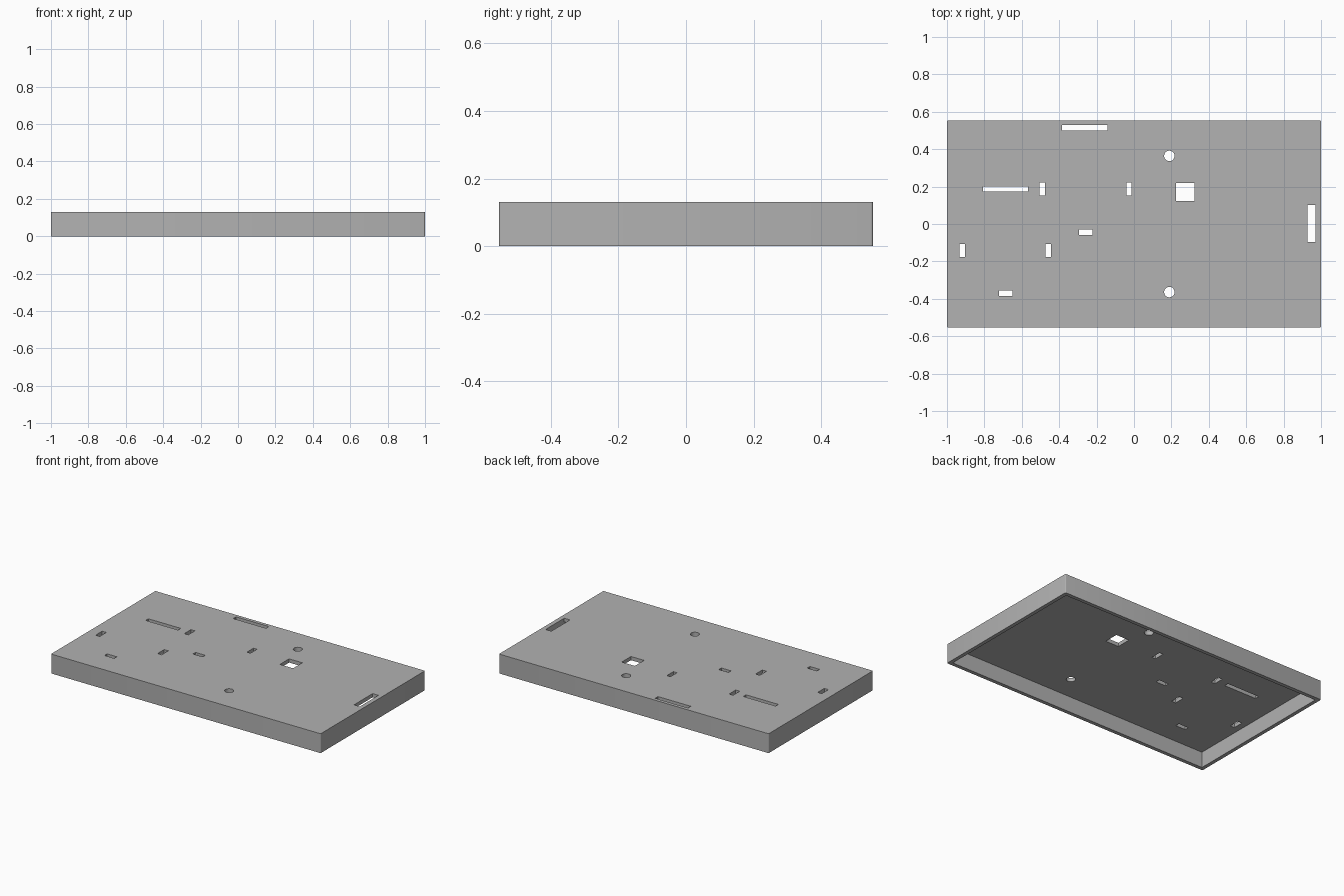
import bpy
import bmesh

LENGTH, WIDTH, HEIGHT = 2.0, 1.106, 0.13
WALL = 0.025

default = bpy.data.objects.get("Cube")
if default:
    bpy.data.objects.remove(default, do_unlink=True)

grey = bpy.data.materials.new("plain_grey")
grey.use_nodes = True
colour = (0.445, 0.445, 0.445, 1)
grey.diffuse_color = colour
grey.node_tree.nodes["Principled BSDF"].inputs["Base Color"].default_value = colour


def box(name, x0, x1, y0, y1, z0, z1, corner=0):
    """Box between limits, with optionally rounded upright edges."""
    bm = bmesh.new()
    bmesh.ops.create_cube(bm, size=1)
    for v in bm.verts:
        v.co.x = x1 if v.co.x > 0 else x0
        v.co.y = y1 if v.co.y > 0 else y0
        v.co.z = z1 if v.co.z > 0 else z0
    if corner:
        upright = [e for e in bm.edges
                   if abs(e.verts[0].co.z - e.verts[1].co.z) > 0.01]
        bmesh.ops.bevel(bm, geom=upright, offset=corner, segments=3,
                        profile=0.5, affect='EDGES')
    mesh = bpy.data.meshes.new(name)
    bm.to_mesh(mesh)
    bm.free()
    mesh.materials.append(grey)
    obj = bpy.data.objects.new(name, mesh)
    bpy.context.collection.objects.link(obj)
    return obj


def cut(target, cutter):
    """Subtract the cutter, then remove it."""
    mod = target.modifiers.new("cut", 'BOOLEAN')
    mod.operation = 'DIFFERENCE'
    mod.solver = 'EXACT'
    mod.object = cutter
    bpy.context.view_layer.objects.active = target
    bpy.ops.object.modifier_apply(modifier=mod.name)
    bpy.data.objects.remove(cutter, do_unlink=True)


# Cover shell, open underneath
x, y = LENGTH / 2, WIDTH / 2
cover = box("cover_shell", -x, x, -y, y, 0, HEIGHT, corner=0.006)
cut(cover, box("cavity", -x + WALL, x - WALL, -y + WALL, y - WALL,
               -0.1, HEIGHT - WALL))

# Rectangular openings: centre x, centre y, size x, size y
openings = [
    (0.274, 0.171, 0.098, 0.098),
    (0.949, 0.003, 0.043, 0.198),
    (-0.264, 0.515, 0.243, 0.03),
    (-0.686, 0.187, 0.241, 0.029),
    (-0.490, 0.187, 0.030, 0.070),
    (-0.027, 0.187, 0.027, 0.070),
    (-0.258, -0.044, 0.072, 0.028),
    (-0.918, -0.141, 0.031, 0.070),
    (-0.458, -0.141, 0.031, 0.070),
    (-0.686, -0.370, 0.072, 0.028),
]
for cx, cy, sx, sy in openings:
    cut(cover, box("opening", cx - sx / 2, cx + sx / 2,
                   cy - sy / 2, cy + sy / 2, HEIGHT / 2, HEIGHT * 2))

# Round screw holes
for side in (-1, 1):
    bpy.ops.mesh.primitive_cylinder_add(vertices=32, radius=0.028, depth=HEIGHT,
                                        location=(0.189, side * 0.364, HEIGHT))
    hole = bpy.context.object
    hole.data.materials.append(grey)
    cut(cover, hole)

# Smooth only the rounded corners and hole walls
bpy.ops.object.select_all(action='DESELECT')
cover.select_set(True)
bpy.context.view_layer.objects.active = cover
bpy.ops.object.shade_smooth_by_angle(angle=0.6)
